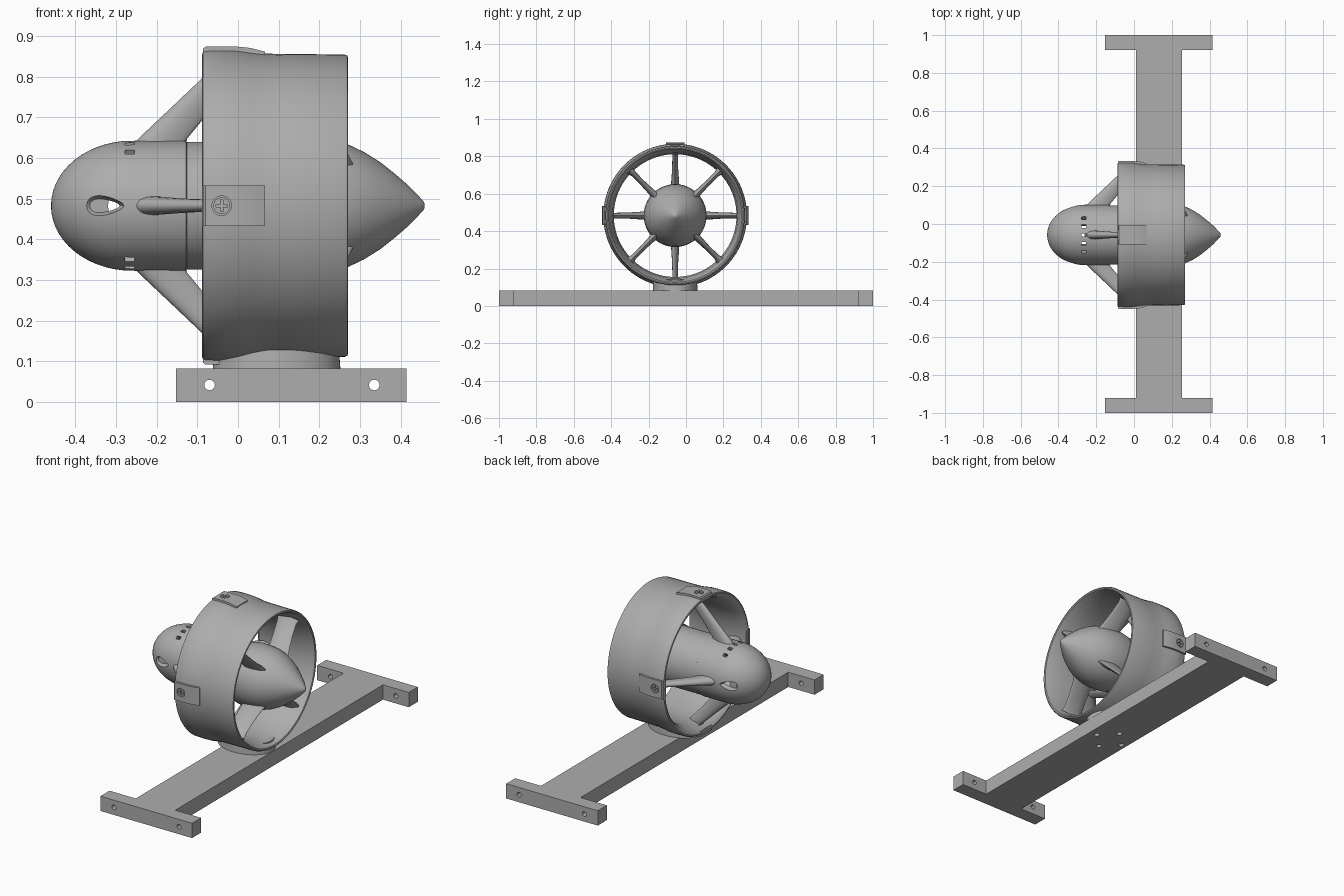
import bpy, bmesh, math
from mathutils import Matrix, Vector

if "Cube" in bpy.data.objects:
    bpy.data.objects.remove(bpy.data.objects["Cube"])

AXIS = Vector((0, -0.058, 0.483))          # duct centre line runs along x
CARDINAL = [math.radians(a) for a in (0, 90, 180, 270)]
DIAGONAL = [a + math.pi / 4 for a in CARDINAL]

grey = bpy.data.materials.new("light_grey")
grey.diffuse_color = (0.42, 0.42, 0.42, 1)
grey.use_nodes = True
grey.node_tree.nodes["Principled BSDF"].inputs["Base Color"].default_value = grey.diffuse_color


def radial(angle):
    """Frame on the centre line whose local z points outward."""
    return Matrix.Translation(AXIS) @ Matrix.Rotation(angle, 4, 'X')


def finish(name, bm, smooth=35):
    bmesh.ops.remove_doubles(bm, verts=bm.verts, dist=1e-5)
    bmesh.ops.recalc_face_normals(bm, faces=bm.faces)
    mesh = bpy.data.meshes.new(name)
    bm.to_mesh(mesh)
    bm.free()
    mesh.materials.append(grey)
    ob = bpy.data.objects.new(name, mesh)
    bpy.context.collection.objects.link(ob)
    if smooth:
        shade(ob, smooth)
    return ob


def shade(ob, angle=35):
    bpy.ops.object.select_all(action='DESELECT')
    ob.select_set(True)
    bpy.context.view_layer.objects.active = ob
    bpy.ops.object.shade_smooth_by_angle(angle=math.radians(angle))


def loft(bm, rings, closed=False):
    """Skin a list of equal point loops; cap the ends unless closed."""
    rows = [[bm.verts.new(p) for p in ring] for ring in rings]
    n = len(rows[0])
    pairs = list(zip(rows, rows[1:])) + ([(rows[-1], rows[0])] if closed else [])
    for a, b in pairs:
        for i in range(n):
            bm.faces.new((a[i], a[(i + 1) % n], b[(i + 1) % n], b[i]))
    if not closed:
        bm.faces.new(rows[0])
        bm.faces.new(rows[-1])


def revolve(name, profile, closed=False, n=72):
    bm = bmesh.new()
    loft(bm, [[AXIS + Vector((x, r * math.cos(2 * math.pi * i / n), r * math.sin(2 * math.pi * i / n)))
               for i in range(n)] for x, r in profile], closed)
    return finish(name, bm)


def add_box(bm, lo, hi, m=Matrix()):
    lo, hi = Vector(lo), Vector(hi)
    bmesh.ops.create_cube(bm, size=1, matrix=m @ Matrix.Translation((lo + hi) / 2)
                          @ Matrix.Diagonal((*(hi - lo), 1)))


def add_cyl(bm, r, depth, m, n=24, r2=None):
    bmesh.ops.create_cone(bm, cap_ends=True, segments=n, radius1=r, radius2=r2 or r, depth=depth, matrix=m)


def cut(ob, bm):
    cutter = finish("cutter", bm, 0)
    cutter.hide_render = True
    mod = ob.modifiers.new("cut", 'BOOLEAN')
    mod.object, mod.operation, mod.solver = cutter, 'DIFFERENCE', 'EXACT'
    bpy.ops.object.select_all(action='DESELECT')
    ob.select_set(True)
    bpy.context.view_layer.objects.active = ob
    bpy.ops.object.modifier_apply(modifier=mod.name)
    bpy.data.objects.remove(cutter)
    shade(ob)


# I-shaped base plate
outline = [(0.01, -0.92), (-0.153, -0.92), (-0.153, -1), (0.415, -1), (0.415, -0.92), (0.255, -0.92)]
outline += [(x, -y) for x, y in reversed(outline)]
bm = bmesh.new()
loft(bm, [[(x, y, z) for x, y in outline] for z in (0, 0.083)])
base = finish("base_plate", bm)
# bolt holes through the crossbars and a bolt circle underneath
bm = bmesh.new()
for x in (-0.07, 0.335):
    for y in (-0.96, 0.96):
        add_cyl(bm, 0.013, 0.2, Matrix.Translation((x, y, 0.042)) @ Matrix.Rotation(math.pi / 2, 4, 'X'))
for a in CARDINAL:
    add_cyl(bm, 0.014, 0.12, Matrix.Translation((0.125 + 0.085 * math.cos(a), -0.058 + 0.085 * math.sin(a), 0.015)))
cut(base, bm)

# oval pedestal under the duct
bm = bmesh.new()
add_cyl(bm, 1, 0.062, Matrix.Translation((0.095, AXIS.y, 0.111)) @ Matrix.Diagonal((0.157, 0.12, 1, 1)), 64, 0.97)
finish("pedestal", bm)

# duct ring with a slightly flared inlet
revolve("duct", [
    (-0.088, 0.372), (-0.086, 0.379), (-0.08, 0.383), (-0.03, 0.384), (0.0, 0.383), (0.035, 0.378),
    (0.07, 0.374), (0.12, 0.373), (0.262, 0.372), (0.269, 0.369), (0.271, 0.363), (0.268, 0.357),
    (0.24, 0.347), (0.18, 0.335), (0.1, 0.328), (0.03, 0.328), (-0.03, 0.335), (-0.065, 0.349),
    (-0.082, 0.362)], closed=True, n=96)

# hollow nose body
nose = [(-0.26 - 0.2 * math.cos(t), 0.16 * math.sin(t)) for t in [math.pi / 2 * i / 14 for i in range(15)]]
inner = [(-0.26 - 0.17 * math.cos(t), 0.135 * math.sin(t)) for t in [math.pi / 2 * i / 10 for i in range(10, -1, -1)]]
inner[-1] = (-0.43, 0.0)
body = revolve("nose_body", nose + [(-0.128, 0.16), (-0.126, 0.157), (0.095, 0.157), (0.095, 0.135)] + inner)
# vent slots above and below, teardrop intakes on the sides
bm = bmesh.new()
for side in (0, math.pi):
    for k in range(-2, 3):
        m = radial(side + math.radians(17 * k))
        add_box(bm, (-0.278, -0.009, 0.11), (-0.254, 0.009, 0.2), m)
for s in (-1, 1):
    m = Matrix.Translation(AXIS + Vector((-0.338, s * 0.148, 0)))
    tear = []
    for i in range(24):
        t = 2 * math.pi * i / 24
        tear.append((0.058 * math.cos(t), 0.027 * math.sin(t) * (1 - 0.4 * math.cos(t))))
    loft(bm, [[m @ Vector((x * f + 0.02 * (1 - f), s * y, z * f)) for x, z in tear]
              for y, f in ((-0.022, 0.6), (0.0, 0.95), (0.05, 1.1))])
cut(body, bm)

# pointed tail cone
revolve("tail_cone", [(0.1, 0), (0.1, 0.162), (0.14, 0.168), (0.19, 0.167), (0.23, 0.162), (0.27, 0.151),
                      (0.31, 0.132), (0.35, 0.107), (0.39, 0.075), (0.42, 0.049), (0.445, 0.023),
                      (0.456, 0.011), (0.459, 0.005), (0.459, 0)])


def blade(name, angle, stations):
    """Streamlined blade; each station is radius, front x, rear x, thickness."""
    m, rings = radial(angle), []
    for r, x0, x1, thick in stations:
        ring = []
        for i in range(24):
            t = 2 * math.pi * i / 24
            u = (1 - math.cos(t)) / 2
            ring.append(m @ Vector((x0 + (x1 - x0) * u, thick / 2 * math.sin(t) * (1.2 - 0.55 * u), r)))
        rings.append(ring)
    bm = bmesh.new()
    loft(bm, rings)
    finish(name, bm)


# swept struts at the inlet, straight vanes at the outlet
for a in CARDINAL:
    blade("inlet_strut", a, [(0.145, -0.262, -0.13, 0.05), (0.165, -0.245, -0.125, 0.046),
                             (0.25, -0.155, -0.055, 0.034), (0.345, -0.055, 0.03, 0.03)])
for a in DIAGONAL:
    blade("outlet_vane", a, [(0.14, 0.15, 0.285, 0.05), (0.175, 0.15, 0.272, 0.038),
                             (0.25, 0.14, 0.255, 0.03), (0.315, 0.13, 0.245, 0.032), (0.34, 0.12, 0.25, 0.05)])

# screw pads around the inlet
for a in CARDINAL:
    m = radial(a)
    bm = bmesh.new()
    side = [(-0.086, 0.36), (-0.086, 0.386), (-0.08, 0.391), (0.0, 0.391), (0.03, 0.388),
            (0.05, 0.383), (0.066, 0.379), (0.066, 0.36)]
    loft(bm, [[m @ Vector((x, y, z)) for x, z in side] for y in (-0.05, 0.05)])
    pad = finish("screw_pad", bm)
    bm = bmesh.new()
    add_cyl(bm, 0.024, 0.02, m @ Matrix.Translation((-0.04, 0, 0.394)), 32)
    cut(pad, bm)
    # cross-head screw
    bm = bmesh.new()
    add_cyl(bm, 0.0205, 0.014, m @ Matrix.Translation((-0.04, 0, 0.384)), 32)
    screw = finish("screw", bm)
    cross = [(0.014, 0.0035), (0.0035, 0.0035), (0.0035, 0.014)]
    loop = []
    for k in range(4):
        turn = Matrix.Rotation(k * math.pi / 2, 3, 'Z')
        loop += [turn @ Vector((x, y, 0)) for x, y in cross[:2]] + [turn @ Vector((*cross[2], 0))]
    # drop the duplicate arm corners by ordering the cross counter-clockwise
    loop = sorted(loop, key=lambda v: math.atan2(v.y, v.x))
    bm = bmesh.new()
    loft(bm, [[m @ Vector((-0.04 + v.x, v.y, z)) for v in loop] for z in (0.385, 0.4)])
    cut(screw, bm)
